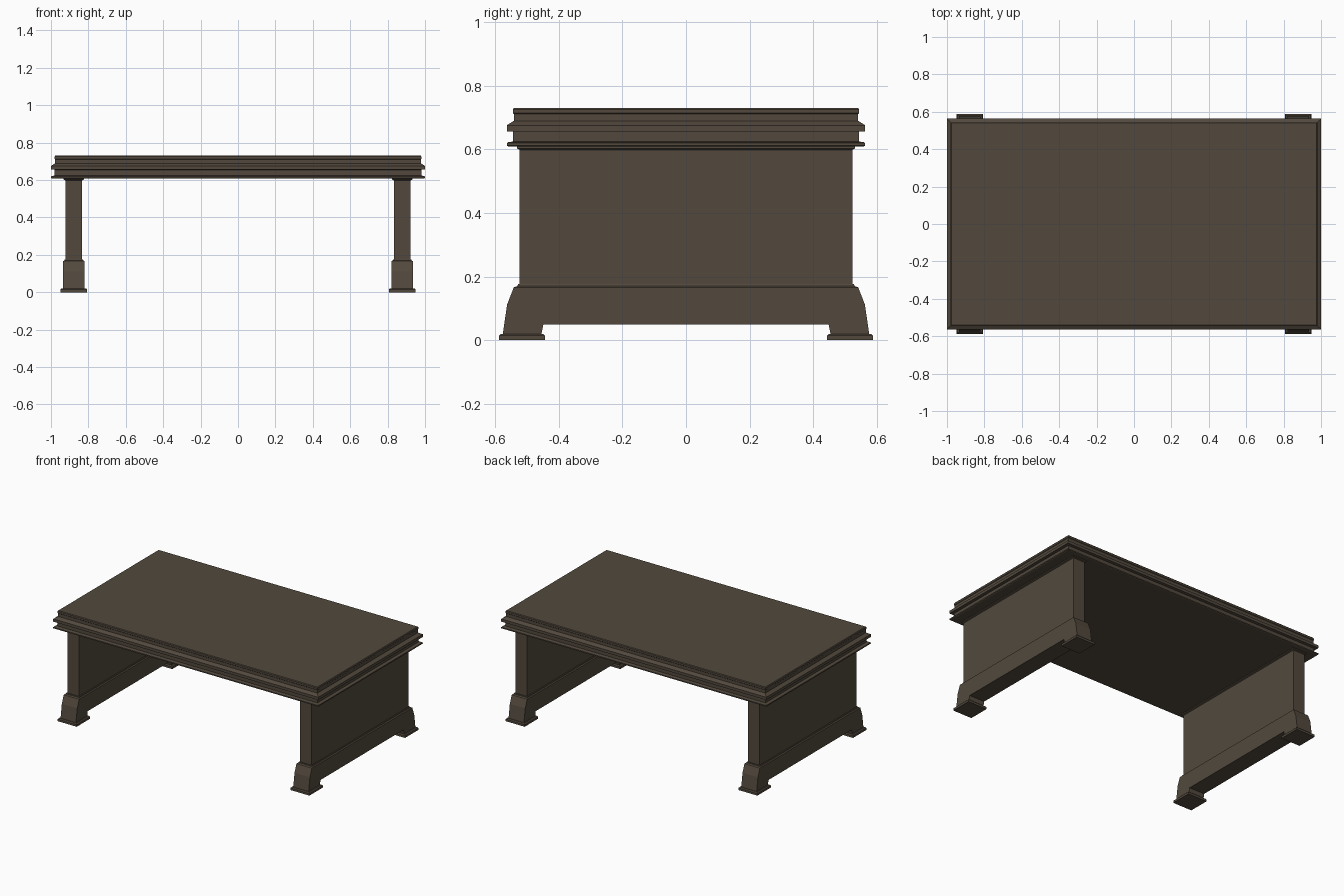
import bpy, bmesh

if "Cube" in bpy.data.objects:
    bpy.data.objects.remove(bpy.data.objects["Cube"])

wood = bpy.data.materials.new("dark_wood")
wood.diffuse_color = (0.085, 0.066, 0.047, 1)
wood.use_nodes = True
wood.node_tree.nodes["Principled BSDF"].inputs["Base Color"].default_value = wood.diffuse_color


def finish(name, bm):
    bmesh.ops.recalc_face_normals(bm, faces=bm.faces)
    me = bpy.data.meshes.new(name)
    bm.to_mesh(me)
    bm.free()
    me.materials.append(wood)
    ob = bpy.data.objects.new(name, me)
    bpy.context.collection.objects.link(ob)
    return ob


def stacked(name, cx, cy, rings):
    """Rectangular moulding: rings of (half x, half y, z), bottom to top."""
    bm = bmesh.new()
    loops = [[bm.verts.new((cx + sx * hx, cy + sy * hy, z))
              for sx, sy in ((-1, -1), (1, -1), (1, 1), (-1, 1))]
             for hx, hy, z in rings]
    for a, b in zip(loops, loops[1:]):
        for i in range(4):
            j = (i + 1) % 4
            bm.faces.new((a[i], a[j], b[j], b[i]))
    bm.faces.new(loops[0][::-1])
    bm.faces.new(loops[-1])
    return finish(name, bm)


def extruded(name, cx, half, outline):
    """Outline in the yz plane, extruded along x."""
    bm = bmesh.new()
    face = bm.faces.new([bm.verts.new((cx - half, y, z)) for y, z in outline])
    ext = bmesh.ops.extrude_face_region(bm, geom=[face])["geom"]
    moved = [g for g in ext if isinstance(g, bmesh.types.BMVert)]
    bmesh.ops.translate(bm, verts=moved, vec=(2 * half, 0, 0))
    return finish(name, bm)


# Moulded table top: (half depth, z)
profile = [(0.557, 0.608), (0.563, 0.611), (0.563, 0.619), (0.558, 0.622),
           (0.543, 0.624), (0.543, 0.655), (0.563, 0.656), (0.563, 0.675),
           (0.541, 0.689), (0.541, 0.710), (0.544, 0.713), (0.544, 0.725),
           (0.540, 0.730)]
stacked("table_top", 0, 0, [(y + 0.437, y, z) for y, z in profile])

# Half of the plinth outline, from inner bottom round to the top
half_outline = [(0.448, 0.05), (0.455, 0.015), (0.576, 0.015),
                (0.562, 0.112), (0.541, 0.166)]
outline = half_outline + [(-y, z) for y, z in reversed(half_outline)]

for side, sx in (("left", -1), ("right", 1)):
    x = sx * 0.878
    # Slab leg with a small moulding under the top
    stacked(side + "_leg_panel", x, 0,
            [(0.044, 0.523, 0.17), (0.044, 0.523, 0.598),
             (0.054, 0.531, 0.602), (0.054, 0.531, 0.612)])
    # Flared plinth and its stepped cap
    extruded(side + "_leg_plinth", x, 0.058, outline)
    stacked(side + "_plinth_cap", x, 0,
            [(0.058, 0.541, 0.166), (0.051, 0.529, 0.170), (0.049, 0.528, 0.176)])
    # Foot pads
    for end, sy in (("front", -1), ("back", 1)):
        stacked(f"{side}_{end}_foot", x, sy * 0.515,
                [(0.072, 0.072, 0), (0.072, 0.072, 0.014),
                 (0.066, 0.066, 0.020)])
